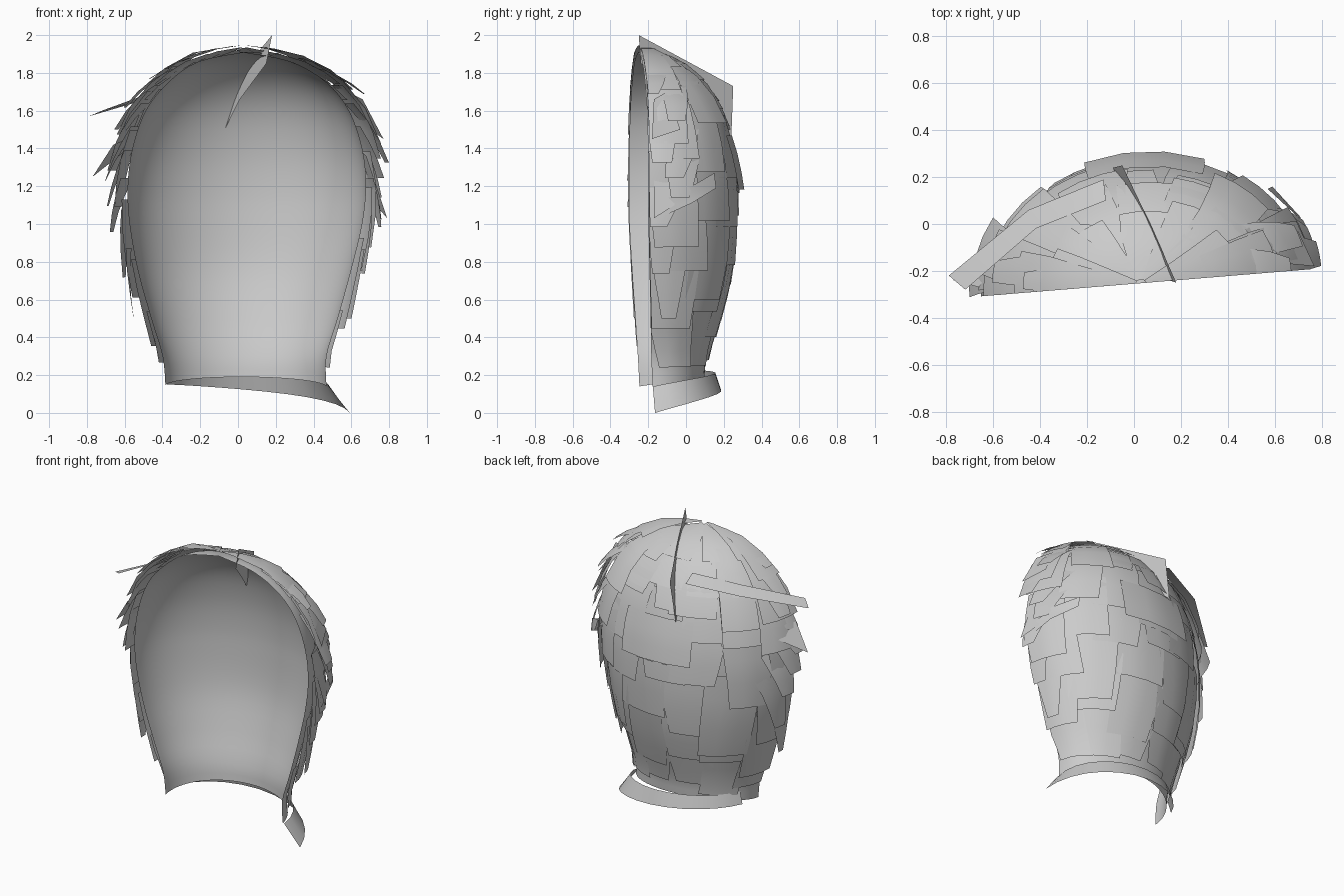
import bpy, math, random
from mathutils import Vector, Matrix

random.seed(7)
if "Cube" in bpy.data.objects:
    bpy.data.objects.remove(bpy.data.objects["Cube"], do_unlink=True)

grey = bpy.data.materials.new("hair_grey")
grey.use_nodes = True
colour = (0.6, 0.6, 0.6, 1)
grey.diffuse_color = colour
grey.node_tree.nodes["Principled BSDF"].inputs["Base Color"].default_value = colour

# Head profile from crown to nape: height, right edge, left edge, depth
PROFILE = [Vector(p) for p in (
    (1.91, 0.03, 0.03, 0.0), (1.86, -0.21, 0.28, 0.17), (1.75, -0.37, 0.47, 0.32),
    (1.60, -0.49, 0.59, 0.42), (1.40, -0.56, 0.66, 0.48), (1.20, -0.585, 0.68, 0.505),
    (1.00, -0.575, 0.66, 0.505), (0.75, -0.53, 0.60, 0.475), (0.50, -0.46, 0.53, 0.40),
    (0.30, -0.40, 0.47, 0.33), (0.14, -0.385, 0.47, 0.31))]
LAST = len(PROFILE) - 1
YAW = Matrix.Rotation(math.radians(4.7), 3, 'Z')


def rim_y(x, z):
    """Front opening plane, leaning back a little toward the nape."""
    return -0.215 - 0.04 * min(1, max(0, (z - 0.14) / 0.9)) + 0.082 * x


def surface(t, v):
    """Point on the shell: t runs from right rim to left rim, v from crown to nape."""
    v = min(max(v, 0), LAST)
    i = min(int(v), LAST - 1)
    f = v - i
    a, b, c, d = (PROFILE[min(max(k, 0), LAST)] for k in range(i - 1, i + 3))
    p = b + 0.5 * f * ((c - a) + f * ((2 * a - 5 * b + 4 * c - d) + f * (3 * b - a - 3 * c + d)))
    ang = math.pi * t
    x = (p[1] + p[2]) / 2 - (p[2] - p[1]) / 2 * math.cos(ang)
    z = p[0] + 0.05 * math.sin(ang) * max(0, v - LAST + 1)
    return YAW @ Vector((x, p[3] * math.sin(ang), z)) + Vector((0, rim_y(0, z), 0))


def lifted(t, v, off):
    """Shell point pushed outward, kept behind the front rim plane."""
    t = min(max(t, 0), 1)
    w = min(max(v, 0.2), LAST - 0.1)
    e = 0.02
    du = surface(t + e, w) - surface(t - e, w)
    dv = surface(t, w + e) - surface(t, w - e)
    n = dv.cross(du).normalized()
    p = surface(t, v)
    if n.dot(p - Vector((0.03, -0.3, 1.0))) < 0:
        n = -n
    q = p + n * off
    q.y = max(q.y, rim_y(q.x, q.z))
    return q


def add_mesh(name, verts, faces):
    me = bpy.data.meshes.new(name)
    me.from_pydata([tuple(v) for v in verts], [], faces)
    me.materials.append(grey)
    ob = bpy.data.objects.new(name, me)
    bpy.context.collection.objects.link(ob)
    bpy.ops.object.select_all(action='DESELECT')
    ob.select_set(True)
    bpy.context.view_layer.objects.active = ob
    bpy.ops.object.shade_smooth_by_angle(angle=math.radians(35))


def grid_faces(cols, rows, base=0):
    return [(base + r * cols + c, base + r * cols + c + 1,
             base + (r + 1) * cols + c + 1, base + (r + 1) * cols + c)
            for r in range(rows - 1) for c in range(cols - 1)]


def card(t, v, width, length, lift, lean=0.0, taper=0.9, root=0.012):
    """Lock of hair lying on the shell, lifting toward its tip."""
    verts = []
    for r in range(4):
        f = r / 3
        w = width * (1 - f * (1 - taper))
        for c in range(4):
            verts.append(lifted(t + lean * f + w * (c / 3 - 0.5), v + length * f,
                                root + (lift - root) * f))
    return verts


def add_cards(name, cards):
    verts, faces = [], []
    for k in cards:
        faces += grid_faces(4, 4, len(verts))
        verts += k
    add_mesh(name, verts, faces)


# Smooth inner shell, open at the front
COLS, ROWS = 33, 41
add_mesh("hair_shell",
         [surface(c / (COLS - 1), LAST * r / (ROWS - 1)) for r in range(ROWS) for c in range(COLS)],
         grid_faces(COLS, ROWS))

# Overlapping rows of locks: start, length, count, root, lift, extra lift at the rim
for n, (v0, length, count, root, lift, rim) in enumerate((
        (0.1, 2.0, 5, 0.025, 0.03, 0.03), (0.5, 2.6, 7, 0.018, 0.03, 0.05),
        (1.4, 2.4, 7, 0.015, 0.03, 0.07), (2.6, 2.3, 7, 0.012, 0.028, 0.08),
        (3.9, 2.3, 7, 0.012, 0.025, 0.06), (5.2, 2.2, 6, 0.012, 0.02, 0.045),
        (6.5, 1.8, 6, 0.01, 0.018, 0.03), (7.8, 1.6, 6, 0.008, 0.014, 0.015))):
    locks = []
    for i in range(count):
        t = (i + 0.5) / count
        side = abs(math.cos(math.pi * t)) ** 3
        locks.append(card(t, v0 + random.uniform(-0.3, 0.3) * (v0 > 0.4), 1.2 / count,
                          length * random.uniform(0.8, 1.1),
                          lift + rim * side * random.uniform(0.8, 1.2),
                          random.uniform(-0.04, 0.04), random.uniform(0.75, 1.05),
                          root + 0.5 * rim * side))
    add_cards("lock_row_%d" % (n + 1), locks)

# Ragged tufts sticking out along both sides
for name, sign in (("right_tufts", -1), ("left_tufts", 1)):
    tufts = []
    for v in (1.2, 1.7, 2.3, 2.9, 3.5, 4.1, 4.8, 5.6, 6.5):
        t = random.uniform(0.03, 0.13)
        tufts.append(card(t if sign < 0 else 1 - t, v, 0.13, random.uniform(1.1, 1.6),
                          random.uniform(0.09, 0.13) * (1 if 1.5 < v < 5 else 0.7),
                          sign * random.uniform(0.0, 0.06), 0.4, 0.04))
    add_cards(name, tufts)

# Swept locks across the crown and the lifted flap at the back
add_cards("crown_sweeps", [card(0.5 + s * a, v, 0.2, 1.5, 0.045, s * 0.14, 0.6, 0.025)
                           for s in (-1, 1) for a, v in ((0.22, 1.3), (0.32, 0.8))])
add_cards("back_flap", [card(0.52, 3.7, 0.26, 1.4, 0.055, 0.0, 0.95, 0.03)])

# Long flat locks, each a strip between an upper and a lower edge
FLAPS = {
    "parting_spike": (((0.18, -0.25, 2.0), (0.07, 0.0, 1.865), (-0.05, 0.25, 1.73)),
                      ((0.15, -0.24, 1.85), (0.01, 0.02, 1.66), (-0.09, 0.24, 1.46))),
    "right_sweep": (((-0.13, 0.19, 1.72), (-0.45, 0.06, 1.67), (-0.79, -0.22, 1.57)),
                    ((-0.12, 0.1, 1.76), (-0.42, -0.02, 1.71), (-0.72, -0.28, 1.6))),
    "right_tip": (((-0.56, -0.1, 1.46), (-0.66, -0.27, 1.42)),
                  ((-0.58, -0.04, 1.4), (-0.77, -0.24, 1.25))),
    "left_tip": (((0.64, -0.05, 1.4), (0.73, -0.06, 1.1)),
                 ((0.68, -0.17, 1.36), (0.79, -0.17, 1.03))),
    "left_upper_tip": (((0.58, -0.1, 1.7), (0.7, -0.03, 1.5)),
                       ((0.66, -0.17, 1.66), (0.77, -0.18, 1.45))),
    "left_band": (((0.75, -0.17, 1.1), (0.7, 0.03, 1.2), (0.57, 0.15, 1.27)),
                  ((0.76, -0.17, 1.02), (0.71, 0.03, 1.11), (0.59, 0.16, 1.19))),
}
for name, (upper, lower) in FLAPS.items():
    add_mesh(name, upper + lower, grid_faces(len(upper), 2))

# Upright nape collar, standing off the neck and dropping toward the left front
collar = []
N = 13
for r in range(3):
    for i in range(N):
        f = i / (N - 1)
        p = surface(0.16 + 0.84 * f, LAST)
        out = Vector((p.x - 0.04, p.y + 0.22, 0)).normalized()
        q = p + out * (0.01 + 0.05 * math.sin(math.pi * f) + (0.012 + 0.045 * f ** 3) * r)
        q.z = 0.23 - 0.09 * f ** 2 - r * (0.04 + 0.03 * f ** 2)
        collar.append(q)
add_mesh("nape_collar", collar, grid_faces(N, 3))
